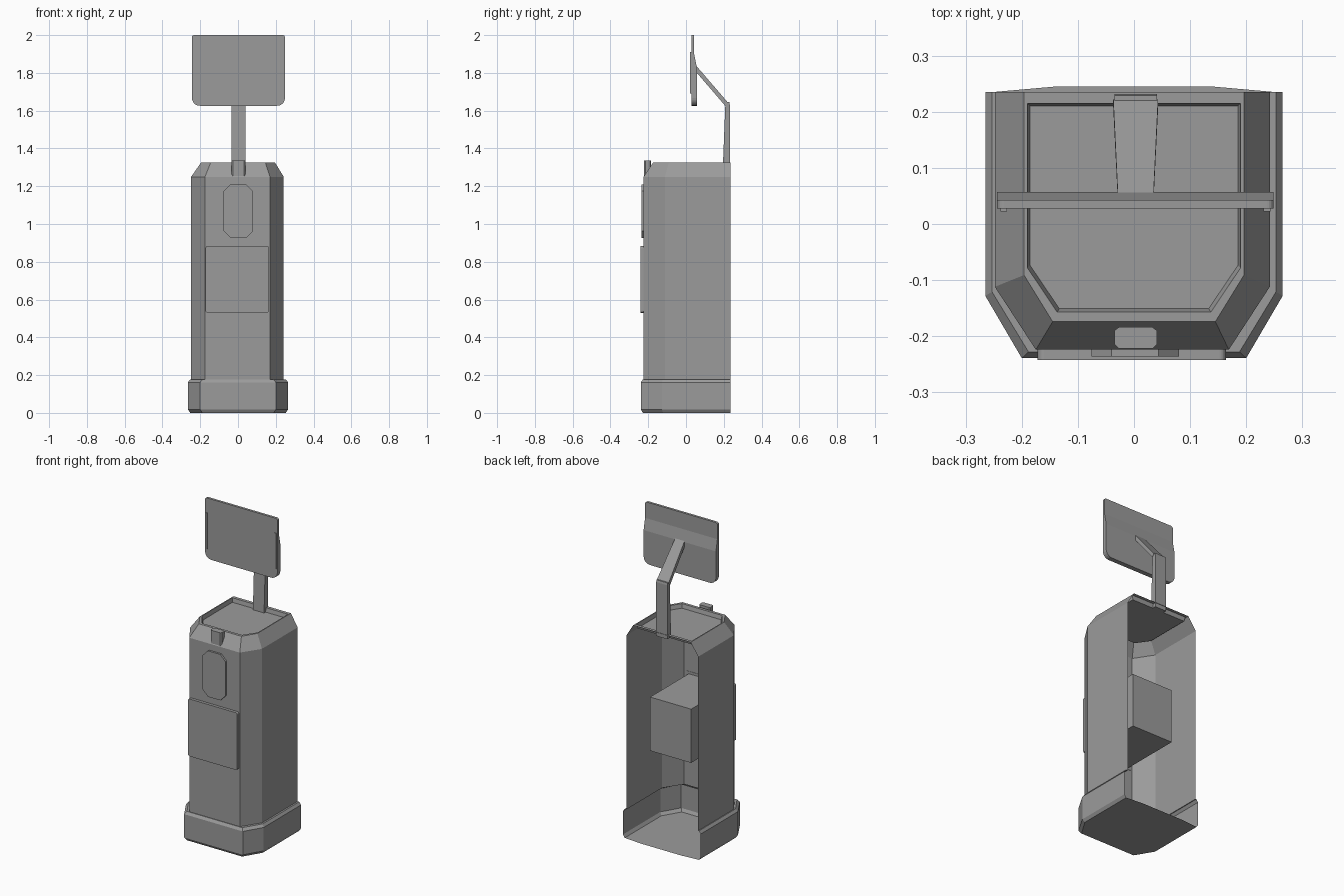
import bpy, bmesh
from math import pi, sin, cos

cube = bpy.data.objects.get("Cube")
if cube:
    bpy.data.objects.remove(cube, do_unlink=True)

grey = bpy.data.materials.new("mid_grey")
grey.use_nodes = True
colour = (0.33, 0.33, 0.33, 1)
grey.diffuse_color = colour
grey.node_tree.nodes["Principled BSDF"].inputs["Base Color"].default_value = colour


def finish(name, bm, outward=True):
    if outward:
        bmesh.ops.recalc_face_normals(bm, faces=bm.faces)
    mesh = bpy.data.meshes.new(name)
    bm.to_mesh(mesh)
    bm.free()
    mesh.materials.append(grey)
    obj = bpy.data.objects.new(name, mesh)
    bpy.context.collection.objects.link(obj)
    return obj


def loft(name, sections, closed=True, start=True, end=True, outward=True):
    """Join matching rings of points with quads, with optional end caps."""
    bm = bmesh.new()
    rings = [[bm.verts.new(p) for p in s] for s in sections]
    n = len(rings[0])
    for a, b in zip(rings, rings[1:]):
        for i in range(n if closed else n - 1):
            j = (i + 1) % n
            bm.faces.new((a[i], a[j], b[j], b[i]))
    if start:
        bm.faces.new(rings[0][::-1])
    if end:
        bm.faces.new(rings[-1])
    return finish(name, bm, outward)


def plan(z, side, corner_y, front, front_y, back_y=0.235, cx=0.0):
    """Cabinet outline: straight sides, cut front corners, open back."""
    half = [(side, back_y), (side, corner_y), (front, front_y)]
    return [(cx - x, y, z) for x, y in half] + [(cx + x, y, z) for x, y in half[::-1]]


def rounded(y, x0, x1, z0, z1, low, high, steps=5):
    """Upright rounded rectangle with separate lower and upper radii."""
    corners = [(x1, z0, -1, 1, low, -pi / 2), (x1, z1, -1, -1, high, 0),
               (x0, z1, 1, -1, high, pi / 2), (x0, z0, 1, 1, low, pi)]
    return [(cx + sx * r + r * cos(a + k * pi / 2 / steps), y,
             cz + sz * r + r * sin(a + k * pi / 2 / steps))
            for cx, cz, sx, sz, r, a in corners for k in range(steps + 1)]


def box(name, x0, x1, y0, y1, z0, z1):
    ring = [(x0, y0), (x1, y0), (x1, y1), (x0, y1)]
    return loft(name, [[(x, y, z) for x, y in ring] for z in (z0, z1)])


# Plinth skirt with chamfered edges and a ledge up to the cabinet
CX = -0.003
loft("plinth", [plan(0.0, 0.253, -0.121, 0.188, -0.228),
                plan(0.018, 0.265, -0.128, 0.2, -0.239),
                plan(0.162, 0.265, -0.128, 0.2, -0.239),
                plan(0.178, 0.253, -0.121, 0.188, -0.228),
                plan(0.178, 0.245, -0.112, 0.172, -0.224, cx=CX)],
     closed=False, start=False, end=False, outward=False)

# Floor sheet with a slightly bowed back edge
floor = bmesh.new()
outline = plan(0.0, 0.253, -0.121, 0.188, -0.228) + [(0.14, 0.245, 0), (-0.14, 0.245, 0)]
floor.faces.new([floor.verts.new(p) for p in outline[::-1]])
finish("floor", floor, False)

# Open-backed cabinet with sloped shoulders
top_outline = plan(1.325, 0.196, -0.091, 0.145, -0.174)
loft("cabinet_shell", [plan(0.178, 0.245, -0.112, 0.172, -0.224, cx=CX),
                       plan(1.25, 0.245, -0.112, 0.172, -0.224, cx=CX),
                       top_outline],
     closed=False, start=False, end=False, outward=False)

# Recessed top tray
loft("top_tray", [top_outline,
                  plan(1.325, 0.19, -0.078, 0.137, -0.157, 0.215),
                  plan(1.3, 0.185, -0.074, 0.133, -0.151, 0.21)],
     start=False, outward=False)

# Front panel and the housing behind it
panel = (-0.172, 0.164, 0.53, 0.883)
loft("front_panel", [rounded(y, *panel, 0.012, 0.012) for y in (-0.222, -0.242)])
box("inner_housing", -0.143, 0.137, -0.222, 0.154, 0.537, 0.868)

# Upper badge-like plate with cut corners
plate = (-0.076, 0.08, 0.927, 1.21)
loft("upper_plate", [rounded(y, *plate, 0.036, 0.036, 1) for y in (-0.222, -0.236)])

# Small catch on the front shoulder
catch = [(-0.035, -0.19), (-0.035, -0.214), (-0.027, -0.222), (0.033, -0.222),
         (0.041, -0.214), (0.041, -0.19), (0.033, -0.184), (-0.027, -0.184)]
loft("front_catch", [[(x, y, z) for x, y in catch] for z in (1.255, 1.335)])


# Bent stand: upright post and leaning arm
def bar(name, stations):
    return loft(name, [[(0.003 - w, *p), (0.003 + w, *p), (0.003 + w, *q), (0.003 - w, *q)]
                       for w, p, q in stations])


bar("stand_post", [(0.038, (0.195, 1.3), (0.232, 1.3)),
                   (0.038, (0.208, 1.625), (0.232, 1.632)),
                   (0.038, (0.216, 1.645), (0.229, 1.645))])
bar("stand_arm", [(0.04, (0.208, 1.625), (0.222, 1.643)),
                  (0.032, (0.045, 1.815), (0.054, 1.838))])

# Display, thinner along its upper part
screen = bmesh.new()
loops = []
for back in (False, True):
    ring = rounded(0.028, -0.244, 0.249, 1.626, 2.0, 0.042, 0.012)
    loops.append([screen.verts.new((x, 0.057 if back else y, z)) for x, y, z in ring])
n = len(loops[0])
screen.faces.new(loops[0])
screen.faces.new(loops[1][::-1])
for i in range(n):
    j = (i + 1) % n
    screen.faces.new((loops[0][i], loops[1][i], loops[1][j], loops[0][j]))
for height in (1.83, 1.9):
    bmesh.ops.bisect_plane(screen, geom=screen.verts[:] + screen.edges[:] + screen.faces[:],
                           plane_co=(0, 0, height), plane_no=(0, 0, 1))
for v in screen.verts:
    if v.co.y > 0.05 and v.co.z > 1.85:
        v.co.y = 0.043
finish("display", screen)

# Slim grips on both front edges of the display
for label, x in (("right", -0.238), ("left", 0.231)):
    box(label + "_display_grip", x, x + 0.012, 0.022, 0.03, 1.69, 1.91)
